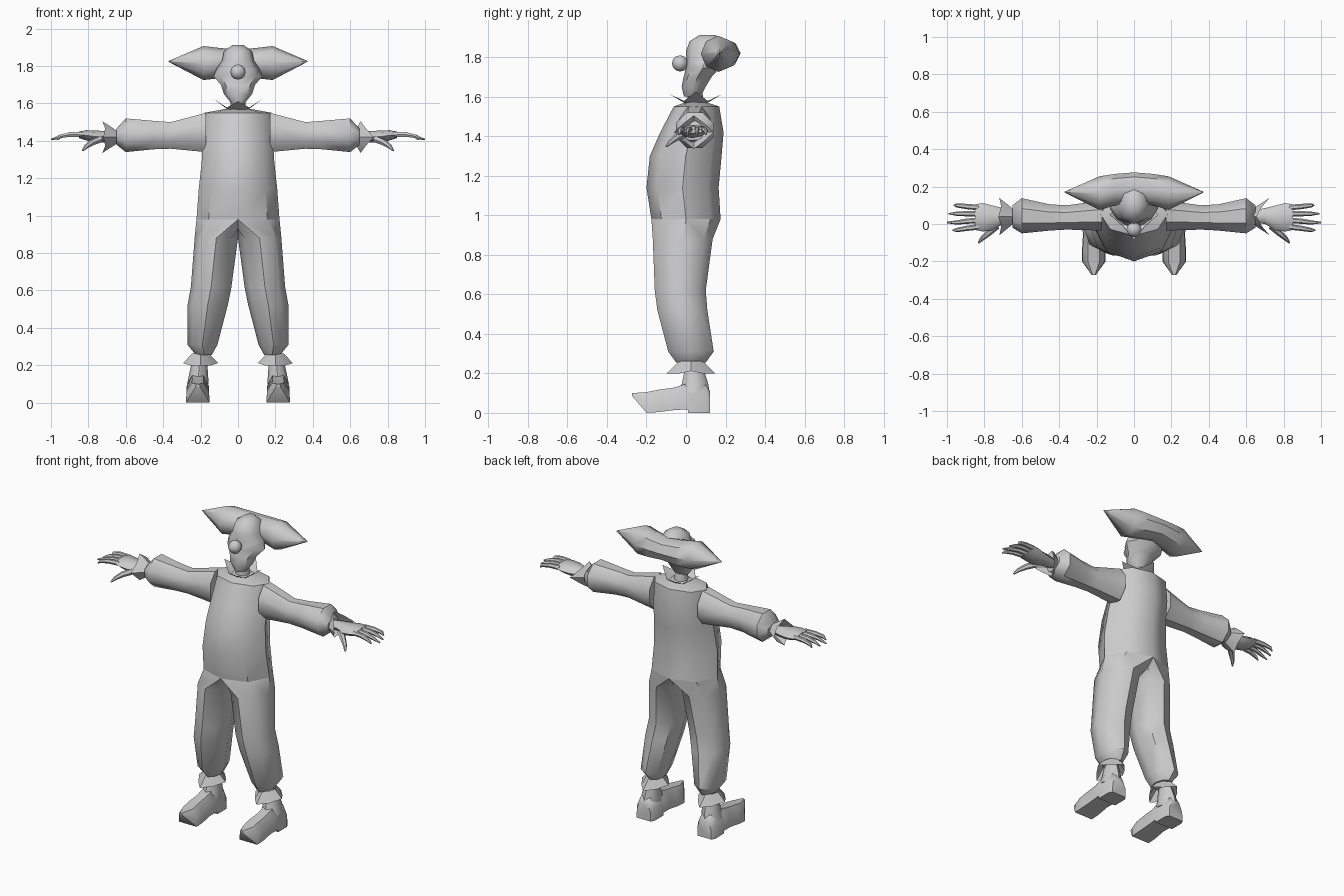
import bpy, bmesh, math
from mathutils import Vector

if "Cube" in bpy.data.objects:
    bpy.data.objects.remove(bpy.data.objects["Cube"])

cloth = bpy.data.materials.new("plain grey")
cloth.diffuse_color = (0.6, 0.6, 0.6, 1)
cloth.use_nodes = True
cloth.node_tree.nodes["Principled BSDF"].inputs["Base Color"].default_value = cloth.diffuse_color


def finish(name, bm, mirror=False, angle=45):
    bmesh.ops.remove_doubles(bm, verts=bm.verts, dist=0.0005)
    bmesh.ops.recalc_face_normals(bm, faces=bm.faces)
    mesh = bpy.data.meshes.new(name)
    bm.to_mesh(mesh)
    bm.free()
    mesh.materials.append(cloth)
    ob = bpy.data.objects.new(name, mesh)
    bpy.context.collection.objects.link(ob)
    bpy.context.view_layer.objects.active = ob
    ob.select_set(True)
    bpy.ops.object.shade_smooth_by_angle(angle=math.radians(angle))
    ob.select_set(False)
    if mirror:
        ob.modifiers.new("mirror", 'MIRROR').use_mirror_merge = False
    return ob


def loft(name, rings, start=True, end=True, mirror=False, angle=45):
    bm = bmesh.new()
    rows = [[bm.verts.new(p) for p in r] for r in rings]
    n = len(rows[0])
    for a, b in zip(rows, rows[1:]):
        for i in range(n):
            j = (i + 1) % n
            bm.faces.new((a[i], a[j], b[j], b[i]))
    if start:
        bm.faces.new(rows[0])
    if end:
        bm.faces.new(rows[-1])
    return finish(name, bm, mirror, angle)


def oval(a0, a1, b0, b1, n=8, flat=False):
    # polygon filling the box a0..a1, b0..b1, with flat sides or corners on the axes
    off = math.pi / n if flat else 0
    k = math.cos(off)
    return [((a0 + a1) / 2 + (a1 - a0) / 2 * math.cos(2 * math.pi * i / n + off) / k,
             (b0 + b1) / 2 + (b1 - b0) / 2 * math.sin(2 * math.pi * i / n + off) / k)
            for i in range(n)]


def ring_z(z, x0, x1, y0, y1, **kw):
    return [(a, b, z) for a, b in oval(x0, x1, y0, y1, **kw)]


def ring_x(x, y0, y1, z0, z1, **kw):
    return [(x, a, b) for a, b in oval(y0, y1, z0, z1, **kw)]


def tube(name, path, radii, n=6):
    # round tube along a path, mirrored to both hands
    pts = [Vector(p) for p in path]
    rings = []
    for i, p in enumerate(pts):
        d = (pts[min(i + 1, len(pts) - 1)] - pts[max(i - 1, 0)]).normalized()
        u = d.cross(Vector((0, 0, 1))).normalized()
        v = d.cross(u)
        rings.append([p + radii[i] * (u * math.cos(t) + v * math.sin(t))
                      for t in (2 * math.pi * k / n for k in range(n))])
    loft(name, rings, mirror=True)


def ruffle(name, place, r0, tip_r, tip_h, dip_r, dip_h, mirror=False):
    # four pointed flared collar; place(u, v, h) maps it into the model
    inner, outer = [], []
    for i in range(8):
        c, s = math.cos(i * math.pi / 4), math.sin(i * math.pi / 4)
        r, h = (dip_r, dip_h) if i % 2 else (tip_r, tip_h[(i // 2) % 2])
        inner.append(place(r0 * c, r0 * s, 0))
        outer.append(place(r * c, r * s, h))
    loft(name, [inner, outer], start=False, end=False, mirror=mirror, angle=30)


# body suit
body = [(0.98, .222, -.175, .175), (1.14, .21, -.2, .165), (1.3, .193, -.183, .18),
        (1.42, .187, -.13, .19), (1.55, .18, -.062, .168), (1.572, .06, 0, .1)]
body_rings = [ring_z(z, -w, w, a, b) for z, w, a, b in body]
loft("torso", body_rings, start=False)

# trouser legs, starting as half of the waist
waist = [(max(x, 0), y, z if x > -.01 else .93) for x, y, z in body_rings[0]]
legs = [(.88, 0, .232, -.168, .135), (.62, .035, .252, -.158, .1), (.52, .055, .27, -.145, .108),
        (.31, .11, .27, -.09, .14), (.255, .14, .225, -.05, .10)]
loft("trouser_leg", [waist] + [ring_z(*r) for r in legs], start=False, mirror=True)

# sleeves
sleeves = [(.17, -.035, .125, 1.34, 1.55), (.36, -.03, .10, 1.358, 1.50),
           (.45, -.035, .105, 1.355, 1.507), (.6, -.05, .138, 1.34, 1.52),
           (.65, -.02, .1, 1.38, 1.465)]
loft("sleeve", [ring_x(*r, flat=True) for r in sleeves], mirror=True)

# neck, neck ruffle, ankle ruffles
loft("neck", [ring_z(1.55, -.045, .045, .005, .095), ring_z(1.64, -.035, .035, .01, .08)])
ruffle("neck_ruffle", lambda u, v, h: (u, .05 + v, 1.56 + h), .045, .132, (.065, .052), .085, .018)
ruffle("ankle_ruffle", lambda u, v, h: (.2 + u * .75, .025 + v, .262 - h), .06, .125,
       (.05, .064), .095, .064, mirror=True)

# wrist ruffles, the two sides are turned differently
ruffle("wrist_ruffle_right", lambda u, v, h: (-.64 - h, .04 + u, 1.42 + v * .85),
       .035, .1, (.08, .085), .075, .07)
ruffle("wrist_ruffle_left", lambda u, v, h: (.625 + h, .04 + u, 1.42 + v * .85),
       .035, .1, (.1, .03), .075, .06)

# hands
palm = [(.63, .01, .07, 1.395, 1.445), (.7, 0, .085, 1.392, 1.452), (.76, -.035, .1, 1.39, 1.455),
        (.81, -.04, .112, 1.402, 1.457), (.85, -.032, .105, 1.415, 1.45)]
loft("palm", [ring_x(*r) for r in palm], mirror=True)
for label, y0, y1, end in (("little", .088, .1, .962), ("ring", .055, .055, .99),
                           ("middle", .02, .008, 1.0), ("index", -.015, -.033, .968)):
    tube(label + "_finger", [(.83, y0, 1.435), (.9, (y0 + y1) / 2, 1.434), (.95, y1, 1.424),
                             (end, y1, 1.407)], (.015, .014, .011, .004))
tube("thumb", [(.735, -.01, 1.41), (.78, -.05, 1.392), (.812, -.078, 1.37), (.83, -.1, 1.348)],
     (.02, .017, .012, .005))

# shoes, lofted from heel to toe: y, half width, sole height, top height
shoe = [(.122, .05, 0, .11), (.1, .062, 0, .14), (.012, .062, 0, .15), (.008, .062, .018, .15),
        (-.06, .058, .014, .128), (-.14, .063, .004, .117), (-.2, .063, 0, .105),
        (-.272, .012, .085, .1)]
rings = []
for y, w, lo, hi in shoe:
    mid = lo + (hi - lo) * .55
    rings.append([(.215 + a * w, y, z) for a, z in
                  ((-1, lo), (1, lo), (.95, mid), (.5, hi), (-.5, hi), (-.95, mid))])
loft("shoe", rings, mirror=True, angle=50)
loft("ankle", [ring_z(.1, .157, .272, -.045, .12), ring_z(.15, .16, .262, -.02, .112),
               ring_z(.225, .165, .245, -.005, .088)], mirror=True)

# head
head = [(1.6, .035, -.01, .075), (1.65, .075, -.022, .1), (1.7, .092, -.012, .13),
        (1.745, .13, .0, .17), (1.785, .115, .002, .18), (1.83, .085, .0, .19),
        (1.88, .075, .018, .19), (1.912, .03, .07, .15)]
loft("head", [ring_z(z, -w, w, a, b) for z, w, a, b in head])

# nose
bm = bmesh.new()
bmesh.ops.create_uvsphere(bm, u_segments=8, v_segments=6, radius=.041)
for v in bm.verts:
    v.co += Vector((0, -.03, 1.768))
finish("nose", bm)

# hair, a wide spindle with two pointed ends
half = [(.372, .168, .172, 1.823, 1.827), (.185, .075, .255, 1.725, 1.907),
        (.1, .1, .268, 1.735, 1.897), (0, .11, .276, 1.75, 1.888)]
spindle = half + [(-r[0],) + r[1:] for r in reversed(half[:-1])]
loft("hair", [ring_x(*r) for r in spindle])
